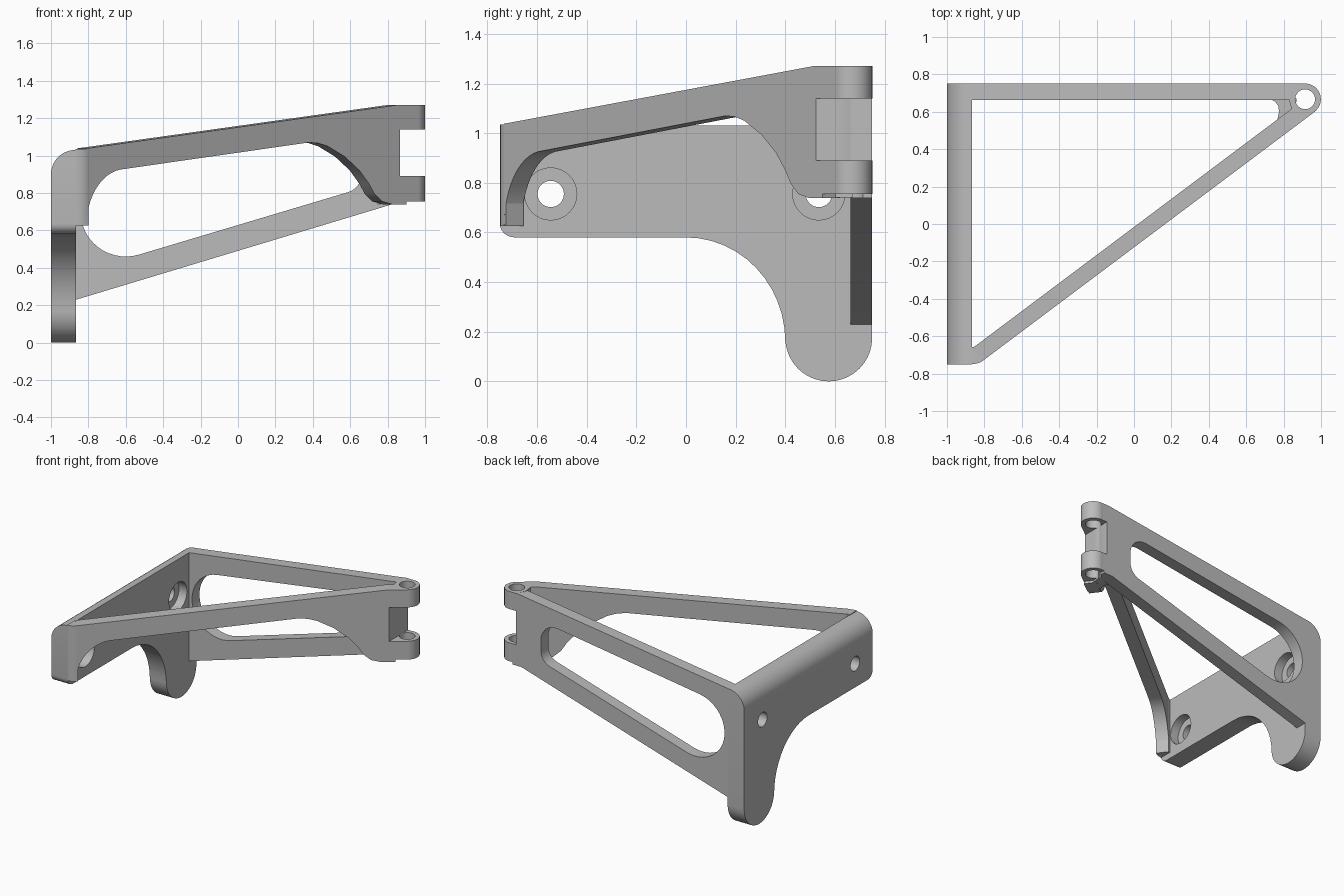
import bpy, bmesh
from math import cos, sin, radians
from mathutils import Vector

cube = bpy.data.objects.get("Cube")
if cube:
    bpy.data.objects.remove(cube, do_unlink=True)

grey = bpy.data.materials.new("light grey")
grey.use_nodes = True
colour = (0.5, 0.5, 0.5, 1)
grey.diffuse_color = colour
grey.node_tree.nodes["Principled BSDF"].inputs["Base Color"].default_value = colour


def arc(cx, cy, rx, ry, start, end, steps=12):
    angles = [radians(start + (end - start) * i / steps) for i in range(steps + 1)]
    return [(cx + rx * cos(a), cy + ry * sin(a)) for a in angles]


def prism(name, outline, depth, place):
    """Extrude a flat outline by depth; place maps 2D points into space."""
    bm = bmesh.new()
    face = bm.faces.new([bm.verts.new(place(u, v)) for u, v in outline])
    side = bmesh.ops.extrude_face_region(bm, geom=[face])
    new_verts = [g for g in side["geom"] if isinstance(g, bmesh.types.BMVert)]
    bmesh.ops.translate(bm, verts=new_verts, vec=Vector(depth))
    bmesh.ops.recalc_face_normals(bm, faces=bm.faces)
    mesh = bpy.data.meshes.new(name)
    bm.to_mesh(mesh)
    bm.free()
    mesh.materials.append(grey)
    obj = bpy.data.objects.new(name, mesh)
    bpy.context.collection.objects.link(obj)
    return obj


def upright(name, outline, z0, z1):
    return prism(name, outline, (0, 0, z1 - z0), lambda x, y: (x, y, z0))


def sideways(name, outline, x0, x1):
    return prism(name, outline, (x1 - x0, 0, 0), lambda y, z: (x0, y, z))


def activate(obj):
    bpy.ops.object.select_all(action="DESELECT")
    obj.select_set(True)
    bpy.context.view_layer.objects.active = obj


def cut(obj, *cutters):
    activate(obj)
    for cutter in cutters:
        mod = obj.modifiers.new("cut", "BOOLEAN")
        mod.operation = "DIFFERENCE"
        mod.solver = "EXACT"
        mod.object = cutter
        bpy.ops.object.modifier_apply(modifier=mod.name)


def circle(cx, cy, r):
    return arc(cx, cy, r, r, 0, 360, 32)[:-1]


TOP, PLATE_TOP, INNER = 1.27, 1.03, -0.865
HINGE = (0.915, 0.667)

# Mounting plate with rounded lower leg
plate_outline = ([(-0.75, PLATE_TOP)] + arc(-0.69, 0.635, 0.06, 0.055, 180, 270, 6)
                 + arc(0, 0.16, 0.4, 0.42, 90, 0)
                 + arc(0.575, 0.175, 0.175, 0.175, 180, 360, 20) + [(0.75, PLATE_TOP)])
plate = sideways("mounting_plate", plate_outline, -1, INNER)

# Round the outer top edge of the plate
bm = bmesh.new()
bm.from_mesh(plate.data)
edge = [e for e in bm.edges if all(v.co.x < -0.99 and v.co.z > 1 for v in e.verts)]
bmesh.ops.bevel(bm, geom=edge, offset=0.13, segments=10, profile=0.5, affect="EDGES")
bm.to_mesh(plate.data)
bm.free()

# Counterbored screw holes
cutters = []
for y in (-0.545, 0.535):
    cutters.append(sideways("screw_hole_cutter", circle(y, 0.755, 0.053), -1.1, -0.8))
    cutters.append(sideways("counterbore_cutter", circle(y, 0.755, 0.105), -0.93, -0.8))
cut(plate, *cutters)

# Back arm with a long window
back_outline = [(-0.87, 0.228), (0.82, 0.738), (0.89, 0.738), (0.89, 0.755),
                (HINGE[0], 0.755), (HINGE[0], TOP), (0.85, TOP), (-0.87, PLATE_TOP)]
back_arm = prism("back_arm", back_outline, (0, 0.087, 0), lambda x, z: (x, 0.663, z))
window = (arc(-0.6, 0.695, 0.24, 0.235, 98, 287, 24)
          + arc(0.56, 0.9, 0.1, 0.1, 287, 360, 8)
          + arc(0.54, 0.98, 0.12, 0.12, 0, 98, 8))
window_cutter = prism("window_cutter", window, (0, 0.4, 0), lambda x, z: (x, 0.5, z))
cutters.append(window_cutter)
cut(back_arm, window_cutter)

# Diagonal arm with an arched underside
diagonal_outline = ([(-0.81, PLATE_TOP + 0.008)] + arc(-0.6, 0.625, 0.21, 0.303, 180, 98)
                    + [(0.38, 1.07), (0.43, 1.066), (0.48, 1.05), (0.57, 0.995), (0.65, 0.92),
                       (0.7, 0.85), (0.73, 0.795), (0.77, 0.755), (0.83, 0.738),
                       (0.9, 0.738), (0.9, 0.755), (0.967, 0.755),
                       (0.967, TOP), (0.85, TOP)])
diagonal_arm = prism("diagonal_arm", diagonal_outline, (-0.052, 0.07, 0),
                     lambda x, z: (x, -0.725 + 0.75 * (x + 0.8), z))

# Rounded front corner joining the plate and the diagonal arm
corner = upright("front_corner", [(-0.87, -0.75), (-0.845, -0.747), (-0.82, -0.739),
                                  (-0.8, -0.725), (-0.852, -0.655), (-0.87, -0.66)],
                 0.625, PLATE_TOP + 0.005)

# Web between the arms at the hinge, and its low gusset
web = upright("hinge_web", [(0.835, 0.68), (0.84, 0.6), (0.9, 0.62), (0.91, 0.68)], 0.755, TOP)
gusset = upright("hinge_gusset", [(0.725, 0.67), (0.755, 0.655), (0.772, 0.63), (0.775, 0.6),
                                  (0.765, 0.55), (0.86, 0.6), (0.87, 0.67)], 0.74, 0.79)

# Hinge lugs above and below the gap
lugs = [upright(name, circle(*HINGE, 0.084), z0, z1) for name, z0, z1 in
        (("upper_hinge_lug", 1.14, TOP), ("lower_hinge_lug", 0.755, 0.89))]

# Hinge gap and pin hole
gap = upright("gap_cutter", [(0.865, 0.4), (1.1, 0.4), (1.1, 0.9), (0.865, 0.9)], 0.89, 1.14)
pin = upright("pin_cutter", circle(*HINGE, 0.053), 0.5, 1.5)
cutters += [gap, pin]
for part in (back_arm, diagonal_arm, web):
    cut(part, gap, pin)
for lug in lugs:
    cut(lug, pin)

for cutter in cutters:
    bpy.data.objects.remove(cutter, do_unlink=True)

for part in [plate, back_arm, diagonal_arm, corner, web, gusset] + lugs:
    activate(part)
    bpy.ops.object.shade_smooth_by_angle(angle=radians(30))
